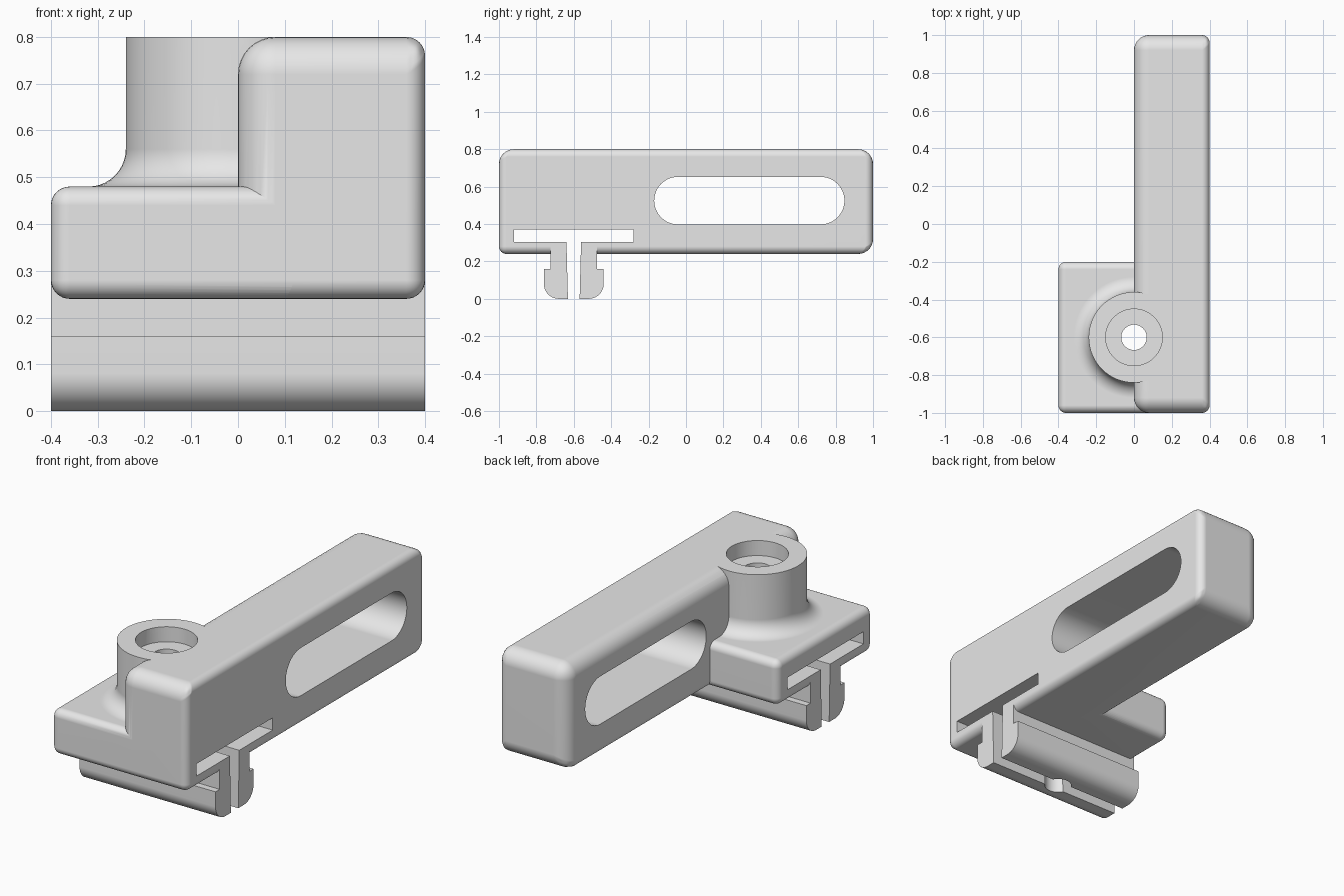
import bpy, bmesh, math
from mathutils import Vector, Matrix

if "Cube" in bpy.data.objects:
    bpy.data.objects.remove(bpy.data.objects["Cube"], do_unlink=True)

GREY = bpy.data.materials.new("light grey plastic")
GREY.use_nodes = True
GREY.diffuse_color = (0.8, 0.8, 0.8, 1)
GREY.node_tree.nodes["Principled BSDF"].inputs["Base Color"].default_value = (0.8, 0.8, 0.8, 1)

AXIS_Y = -0.6      # centre line of boss, bore and clip
BIG, SMALL = 0.08, 0.04


def activate(ob):
    bpy.ops.object.select_all(action='DESELECT')
    ob.select_set(True)
    bpy.context.view_layer.objects.active = ob


def finish(bm, name):
    bmesh.ops.recalc_face_normals(bm, faces=bm.faces)
    mesh = bpy.data.meshes.new(name)
    bm.to_mesh(mesh)
    bm.free()
    ob = bpy.data.objects.new(name, mesh)
    bpy.context.collection.objects.link(ob)
    mesh.materials.append(GREY)
    return ob


def arc(cx, cy, r, start, end, steps=10):
    angles = [math.radians(start + (end - start) * i / steps) for i in range(steps + 1)]
    return [(cx + r * math.cos(a), cy + r * math.sin(a)) for a in angles]


def prism(name, profile, x0=-0.4, x1=0.4):
    """Extrude a (y, z) outline along x."""
    bm = bmesh.new()
    face = bm.faces.new([bm.verts.new((x0, y, z)) for y, z in profile])
    new = bmesh.ops.extrude_face_region(bm, geom=[face])["geom"]
    bmesh.ops.translate(bm, vec=(x1 - x0, 0, 0),
                        verts=[v for v in new if isinstance(v, bmesh.types.BMVert)])
    return finish(bm, name)


def turned(name, profile, steps=64):
    """Revolve a (radius, z) outline about the boss axis."""
    bm = bmesh.new()
    verts = [bm.verts.new((r, AXIS_Y, z)) for r, z in profile]
    edges = [bm.edges.new(pair) for pair in zip(verts, verts[1:])]
    bmesh.ops.spin(bm, geom=verts + edges, cent=(0, AXIS_Y, 0), axis=(0, 0, 1),
                   angle=math.tau, steps=steps, use_duplicate=False)
    bmesh.ops.remove_doubles(bm, verts=bm.verts, dist=1e-5)
    return finish(bm, name)


def rounded_box(name, low, high, radius_rule):
    """Box whose edge radii come from a rule on edge direction and side."""
    low, high = Vector(low), Vector(high)
    mid = (low + high) / 2
    bm = bmesh.new()
    bmesh.ops.create_cube(bm, size=1, matrix=Matrix.Translation(mid) @ Matrix.Diagonal((high - low).to_4d()))
    weight = bm.edges.layers.float.new("bevel_weight_edge")
    for e in bm.edges:
        a, b = (v.co for v in e.verts)
        along = max(range(3), key=lambda i: abs(a[i] - b[i]))
        side = (a + b) / 2 - mid
        e[weight] = radius_rule(along, side) / BIG
    ob = finish(bm, name)
    bevel = ob.modifiers.new("rounding", 'BEVEL')
    bevel.limit_method = 'WEIGHT'
    bevel.width = BIG
    bevel.segments = 8
    activate(ob)
    bpy.ops.object.modifier_apply(modifier="rounding")
    return ob


def combine(body, tool, operation):
    mod = body.modifiers.new("join", 'BOOLEAN')
    mod.operation = operation
    mod.solver = 'EXACT'
    mod.object = tool
    activate(body)
    bpy.ops.object.modifier_apply(modifier="join")
    bpy.data.objects.remove(tool, do_unlink=True)


def bar_radius(along, side):
    if along == 0:                                   # edges across the two ends
        return SMALL if side.y < 0 and side.z < 0 else BIG
    if along == 1:                                   # long edges
        return BIG if side.x < 0 and side.z > 0 else SMALL
    return BIG if side.x < 0 else SMALL              # upright edges


def base_radius(along, side):
    return 0 if along != 0 and side.x > 0 else SMALL  # square end sits inside the bar


# Long bar with the foot plate beside it
body = rounded_box("clip_mount_body", (0, -1, 0.24), (0.4, 1, 0.8), bar_radius)
combine(body, rounded_box("foot_plate", (-0.4, -1, 0.24), (0.2, -0.2, 0.48), base_radius), 'UNION')

# Screw boss with a flared foot
flare = arc(0.32, 0.56, 0.08, 270, 180)
combine(body, turned("screw_boss", [(0, 0.42), (0.32, 0.42)] + flare + [(0.24, 0.8), (0, 0.8)]), 'UNION')

# Snap clip rail: neck and wider rounded head
half = [(0.125, 0.34), (0.125, 0.16), (0.16, 0.16)] + arc(0.08, 0.08, 0.08, 0, -90)
outline = half + [(-y, z) for y, z in reversed(half)]
combine(body, prism("clip_rail", [(AXIS_Y + y, z) for y, z in outline]), 'UNION')

# Flex slot above the clip, and the tapered slit that splits it
cuts = [
    prism("flex_slot", [(-0.92, 0.305), (-0.28, 0.305), (-0.28, 0.37), (-0.92, 0.37)], -0.5, 0.5),
    prism("clip_slit", [(AXIS_Y + y, z) for y, z in
                        [(-0.03, -0.05), (0.03, -0.05), (0.04, 0.34), (-0.04, 0.34)]], -0.5, 0.5),
    # Rounded window through the bar
    prism("bar_window", arc(0.72, 0.525, 0.127, -90, 90, 24) + arc(-0.043, 0.525, 0.127, 90, 270, 24), -0.1, 0.5),
    # Screw bore with its wider recess
    turned("screw_bore", [(0, -0.1), (0.067, -0.1), (0.067, 0.72), (0.15, 0.72), (0.15, 0.9), (0, 0.9)]),
]
for cut in cuts:
    combine(body, cut, 'DIFFERENCE')

# Smooth rounded surfaces, crisp cut edges
activate(body)
bpy.ops.object.shade_smooth_by_angle(angle=math.radians(30))
normals = body.modifiers.new("even shading", 'WEIGHTED_NORMAL')
normals.keep_sharp = True
